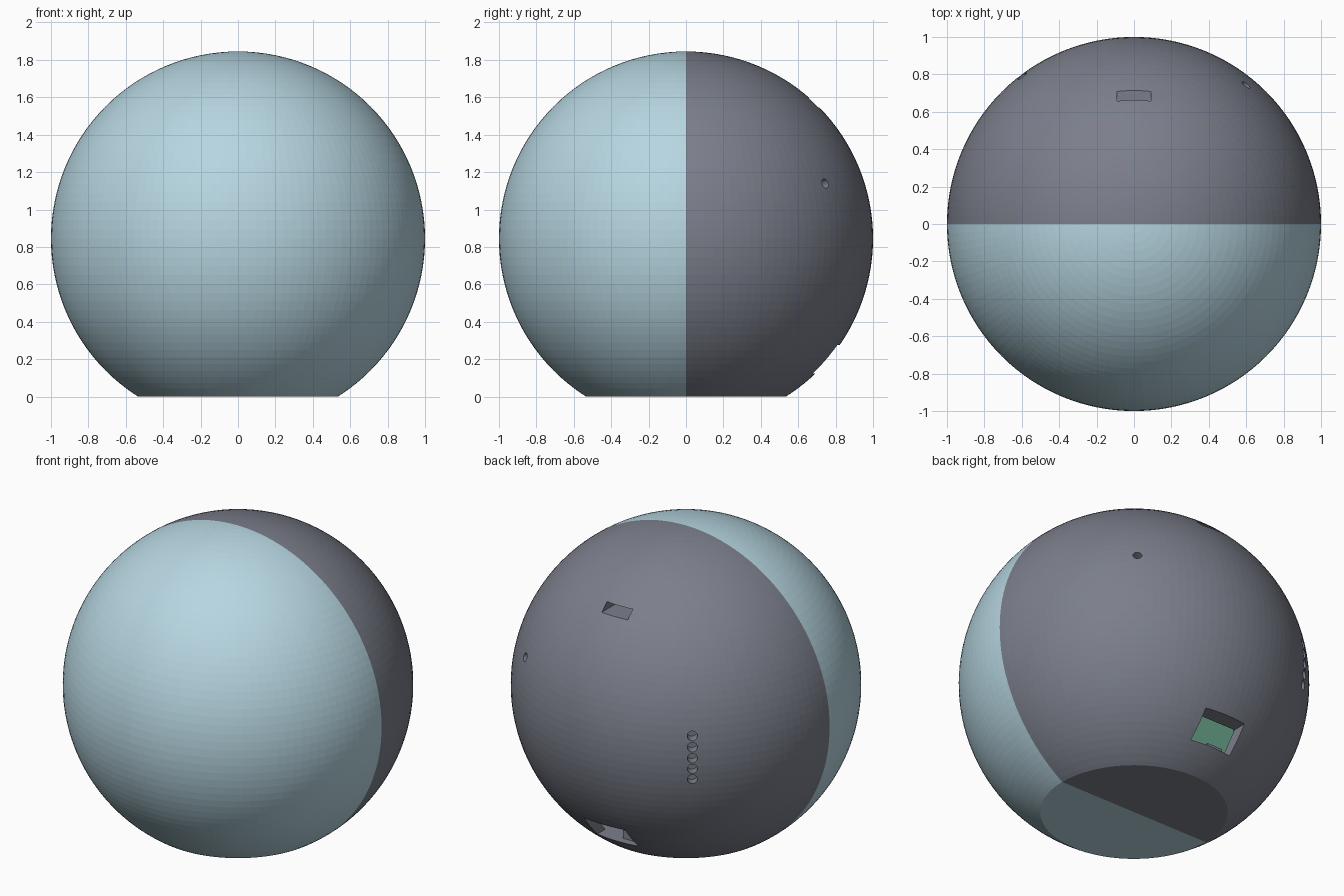
import bpy, bmesh, math
from mathutils import Matrix, Vector

cube = bpy.data.objects.get("Cube")
if cube:
    bpy.data.objects.remove(cube, do_unlink=True)

CENTRE = 0.845  # height of the ball's centre


def material(name, rgb):
    m = bpy.data.materials.new(name)
    m.use_nodes = True
    m.diffuse_color = (*rgb, 1)
    m.node_tree.nodes["Principled BSDF"].inputs["Base Color"].default_value = (*rgb, 1)
    return m


pale_blue = material("pale_blue", (0.47, 0.67, 0.75))
slate_grey = material("slate_grey", (0.198, 0.212, 0.258))
board_green = material("board_green", (0.15, 0.38, 0.26))


def finish(bm, name, mat):
    bmesh.ops.recalc_face_normals(bm, faces=bm.faces)
    mesh = bpy.data.meshes.new(name)
    bm.to_mesh(mesh)
    bm.free()
    mesh.materials.append(mat)
    obj = bpy.data.objects.new(name, mesh)
    bpy.context.collection.objects.link(obj)
    return obj


def slice_off(bm, point, normal):
    """Remove everything on the normal side of a plane and cap the cut."""
    geom = bm.verts[:] + bm.edges[:] + bm.faces[:]
    cut = bmesh.ops.bisect_plane(bm, geom=geom, plane_co=point, plane_no=normal,
                                 dist=1e-5, clear_outer=True)["geom_cut"]
    edges = [e for e in cut if isinstance(e, bmesh.types.BMEdge)]
    bmesh.ops.contextual_create(bm, geom=edges)


def half_shell(name, side, mat):
    bm = bmesh.new()
    bmesh.ops.create_uvsphere(bm, u_segments=128, v_segments=64, radius=1,
                              matrix=Matrix.Translation((0, 0, CENTRE)))
    slice_off(bm, (0, 0, 0), (0, 0, -1))
    slice_off(bm, (0, 0, 0), (0, -side, 0))
    return finish(bm, name, mat)


def prism(name, profile, x0, x1, mat):
    """Extrude a (y, height above centre) profile from x0 to x1."""
    bm = bmesh.new()
    face = bm.faces.new([bm.verts.new((x0, y, z + CENTRE)) for y, z in profile])
    out = bmesh.ops.extrude_face_region(bm, geom=[face])["geom"]
    verts = [v for v in out if isinstance(v, bmesh.types.BMVert)]
    bmesh.ops.translate(bm, verts=verts, vec=(x1 - x0, 0, 0))
    return finish(bm, name, mat)


def box(name, x0, x1, y0, y1, z0, z1, mat):
    return prism(name, [(y0, z0), (y1, z0), (y1, z1), (y0, z1)], x0, x1, mat)


def drill(name, point, axis, radius, mat):
    bm = bmesh.new()
    turn = Vector(axis).to_track_quat("Z", "Y").to_matrix().to_4x4()
    place = Matrix.Translation(Vector(point) + Vector((0, 0, CENTRE)))
    bmesh.ops.create_cone(bm, cap_ends=True, segments=24, radius1=radius,
                          radius2=radius, depth=0.12, matrix=place @ turn)
    return finish(bm, name, mat)


# Two halves of the ball, flattened underneath
half_shell("front_shell", -1, pale_blue)
back = half_shell("back_shell", 1, slate_grey)

# Port opening, the hollow behind it, and the upper slot
FLOOR, ROOF = -0.722, -0.57
cutters = [
    prism("hollow_cutter", [(0.52, FLOOR), (0.6, FLOOR), (0.84, -0.42), (0.52, -0.42)],
          -0.3, 0.3, slate_grey),
    box("port_cutter", -0.143, 0.143, 0.56, 1.1, FLOOR, ROOF, slate_grey),
    box("slot_cutter", -0.09, 0.09, 0.56, 0.9, 0.70, 0.748, slate_grey),
]

# Single side hole and the column of five holes
spot = Vector((0.6, 0.745, 0.295)).normalized()
cutters.append(drill("side_hole_cutter", spot, spot, 0.026, slate_grey))
angle = math.radians(37.1)
out = Vector((-math.sin(angle), math.cos(angle), 0))
for i in range(-2, 3):
    z = i * 0.068
    point = out * math.sqrt(1 - z * z) + Vector((0, 0, z))
    cutters.append(drill("column_hole_cutter", point, out, 0.029, slate_grey))

for cutter in cutters:
    mod = back.modifiers.new(cutter.name, "BOOLEAN")
    mod.operation = "DIFFERENCE"
    mod.solver = "EXACT"
    mod.object = cutter
    cutter.hide_render = True

# Bake the cuts and drop the cutters
bpy.context.view_layer.update()
graph = bpy.context.evaluated_depsgraph_get()
carved = bpy.data.meshes.new_from_object(back.evaluated_get(graph))
back.modifiers.clear()
back.data = carved
for cutter in cutters:
    bpy.data.objects.remove(cutter, do_unlink=True)

# Circuit board and connector inside the port
box("circuit_board", -0.295, 0.295, 0.515, 0.53, FLOOR + 0.001, -0.422, board_green)
box("connector", -0.12, -0.01, 0.53, 0.64, FLOOR - 0.005, -0.67, slate_grey)
